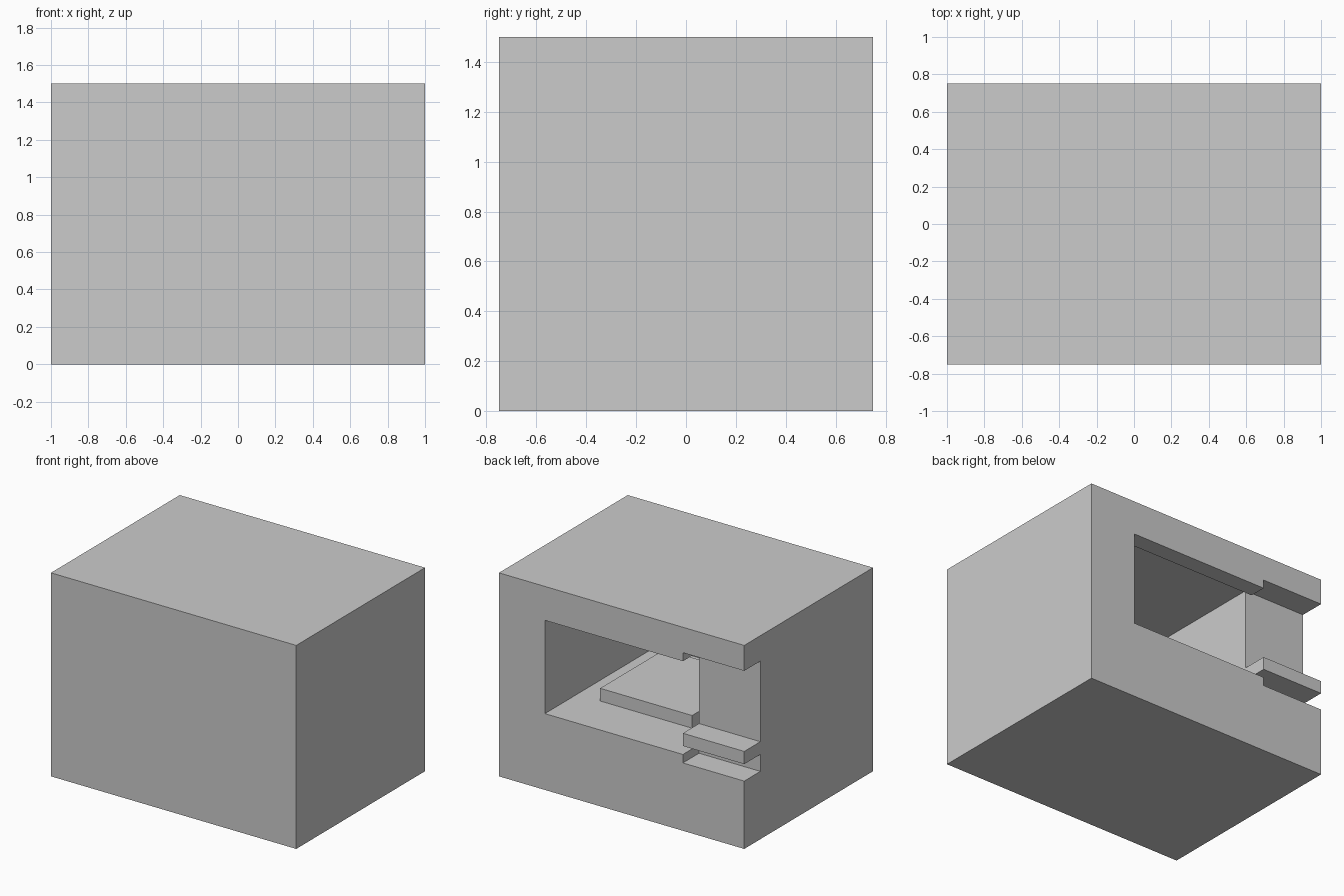
import bpy

if "Cube" in bpy.data.objects:
    bpy.data.objects.remove(bpy.data.objects["Cube"])


def box(name, x, y, z):
    """Axis-aligned box from (min, max) ranges."""
    verts = [(a, b, c) for a in x for b in y for c in z]
    faces = [(0, 1, 3, 2), (4, 6, 7, 5), (0, 4, 5, 1),
             (2, 3, 7, 6), (0, 2, 6, 4), (1, 5, 7, 3)]
    mesh = bpy.data.meshes.new(name)
    mesh.from_pydata(verts, [], faces)
    obj = bpy.data.objects.new(name, mesh)
    bpy.context.collection.objects.link(obj)
    return obj


def cut(target, cutter):
    """Subtract a helper box and discard it."""
    cutter.hide_render = True
    mod = target.modifiers.new("cut", 'BOOLEAN')
    mod.operation = 'DIFFERENCE'
    mod.solver = 'EXACT'
    mod.object = cutter
    bpy.context.view_layer.objects.active = target
    bpy.ops.object.modifier_apply(modifier=mod.name)
    bpy.data.objects.remove(cutter)


# Solid outer block
body = box("body", (-1, 1), (-0.75, 0.75), (0, 1.5))

# Corner notch, inner chamber (ceiling higher than the mouth), and mouth
cut(body, box("notch_cutter", (-1.2, -0.5), (0.5625, 0.9), (0.5, 1.3125)))
cut(body, box("chamber_cutter", (-0.5, 0.625), (-0.5625, 0.625), (0.5625, 1.3125)))
cut(body, box("mouth_cutter", (-0.5, 0.625), (0.5, 0.9), (0.5625, 1.25)))

# Low platform on the chamber floor
box("platform", (-0.3125, 0.4375), (-0.375, 0.375), (0.5625, 0.65625))

# Small shelf in the corner notch
box("shelf", (-1, -0.5), (0.5625, 0.75), (0.625, 0.71875))
